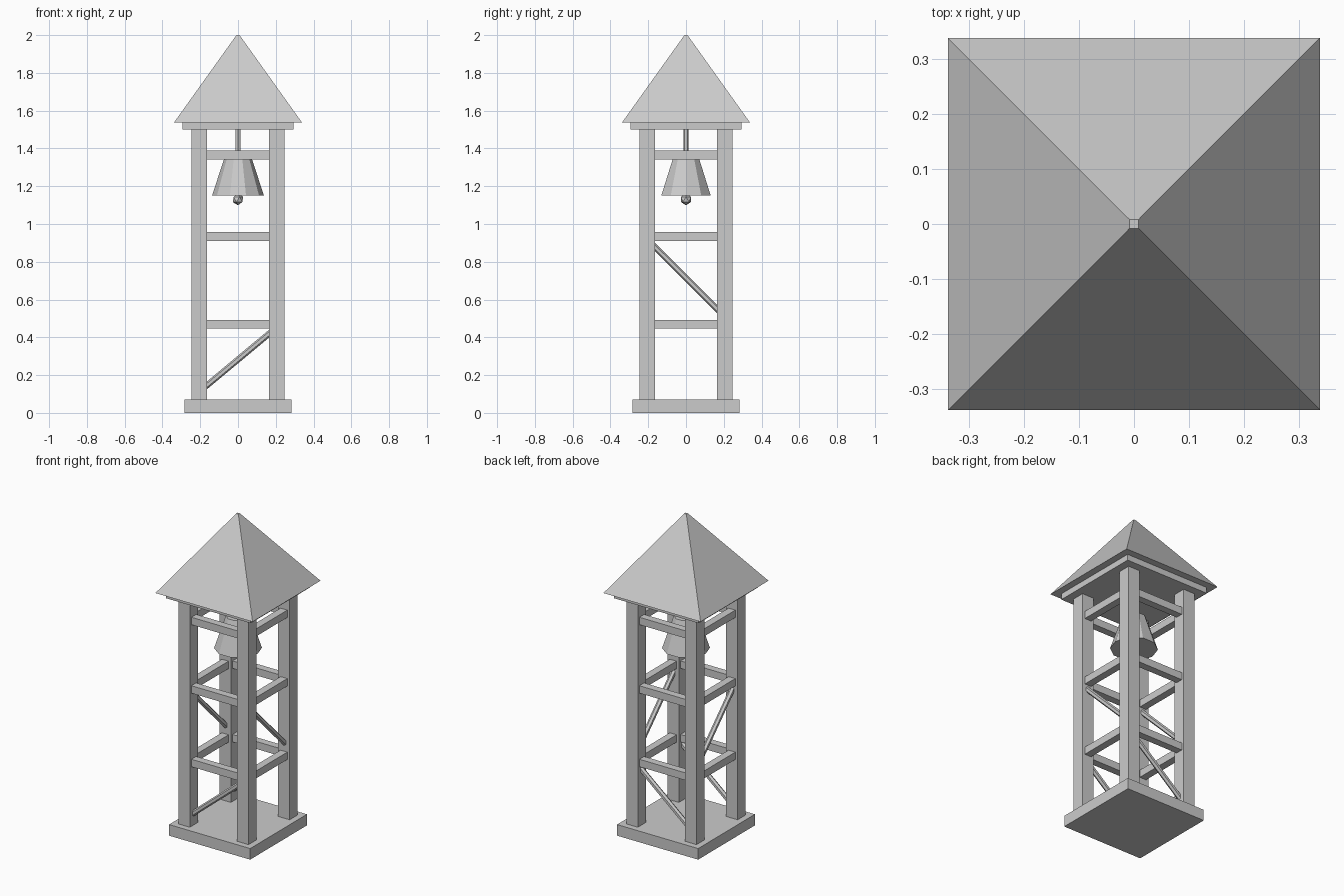
import bpy
import bmesh
from math import pi
from mathutils import Matrix, Vector

cube = bpy.data.objects.get("Cube")
if cube:
    bpy.data.objects.remove(cube, do_unlink=True)

grey = bpy.data.materials.new("plain_grey")
grey.use_nodes = True
COLOUR = (0.6, 0.6, 0.6, 1)
grey.diffuse_color = COLOUR
grey.node_tree.nodes["Principled BSDF"].inputs["Base Color"].default_value = COLOUR


def finish(name, bm):
    mesh = bpy.data.meshes.new(name)
    bm.to_mesh(mesh)
    bm.free()
    mesh.materials.append(grey)
    bpy.context.collection.objects.link(bpy.data.objects.new(name, mesh))


def box(name, centre, size):
    bm = bmesh.new()
    bmesh.ops.create_cube(bm, size=1, matrix=Matrix.Translation(centre) @ Matrix.Diagonal((*size, 1)))
    finish(name, bm)


def frustum(name, bottom, top, r1, r2, sides, turn=0):
    """Tapered prism running from one point to another."""
    bottom, top = Vector(bottom), Vector(top)
    axis = top - bottom
    place = Matrix.Translation((bottom + top) / 2) @ axis.to_track_quat("Z", "Y").to_matrix().to_4x4()
    bm = bmesh.new()
    bmesh.ops.create_cone(bm, cap_ends=True, segments=sides, radius1=r1, radius2=r2,
                          depth=axis.length, matrix=place @ Matrix.Rotation(turn, 4, "Z"))
    finish(name, bm)


# Base slab and eaves plate
box("base_slab", (0, 0, 0.035), (0.566, 0.566, 0.07))
box("eaves_plate", (0, 0, 1.518), (0.59, 0.59, 0.038))

# Corner posts
POST = 0.205
for x_name, x in (("right", -POST), ("left", POST)):
    for y_name, y in (("front", -POST), ("back", POST)):
        box(f"{y_name}_{x_name}_post", (x, y, 0.785), (0.08, 0.08, 1.43))

# Horizontal rails on all four sides at three levels
RAIL = 0.047
for level, z in (("lower", 0.469), ("middle", 0.933), ("upper", 1.365)):
    for side, s in (("front", -POST), ("back", POST)):
        box(f"{level}_{side}_rail", (0, s, z), (2 * POST, RAIL, RAIL))
    for side, s in (("right", -POST), ("left", POST)):
        box(f"{level}_{side}_rail", (s, 0, z), (RAIL, 2 * POST, RAIL))

# Diagonal braces: low bay front and back, middle bay on the sides
for side, s in (("front", -POST), ("back", POST)):
    frustum(f"{side}_brace", (-POST, s, 0.112), (POST, s, 0.453), 0.016, 0.016, 6)
for side, s in (("right", -POST), ("left", POST)):
    frustum(f"{side}_brace", (s, -POST, 0.918), (s, POST, 0.51), 0.016, 0.016, 6)

# Pyramid roof with a tiny flat tip
ROOT2 = 2 ** 0.5
frustum("roof", (0, 0, 1.537), (0, 0, 2), 0.339 * ROOT2, 0.008 * ROOT2, 4, pi / 4)

# Bell, hanger and clapper
frustum("bell", (0, 0, 1.152), (0, 0, 1.355), 0.137, 0.07, 10, pi / 2)
frustum("bell_hanger", (0, 0, 1.35), (0, 0, 1.505), 0.014, 0.014, 6)
bm = bmesh.new()
bmesh.ops.create_icosphere(bm, subdivisions=1, radius=0.031, matrix=Matrix.Translation((0, 0, 1.13)))
finish("clapper", bm)
